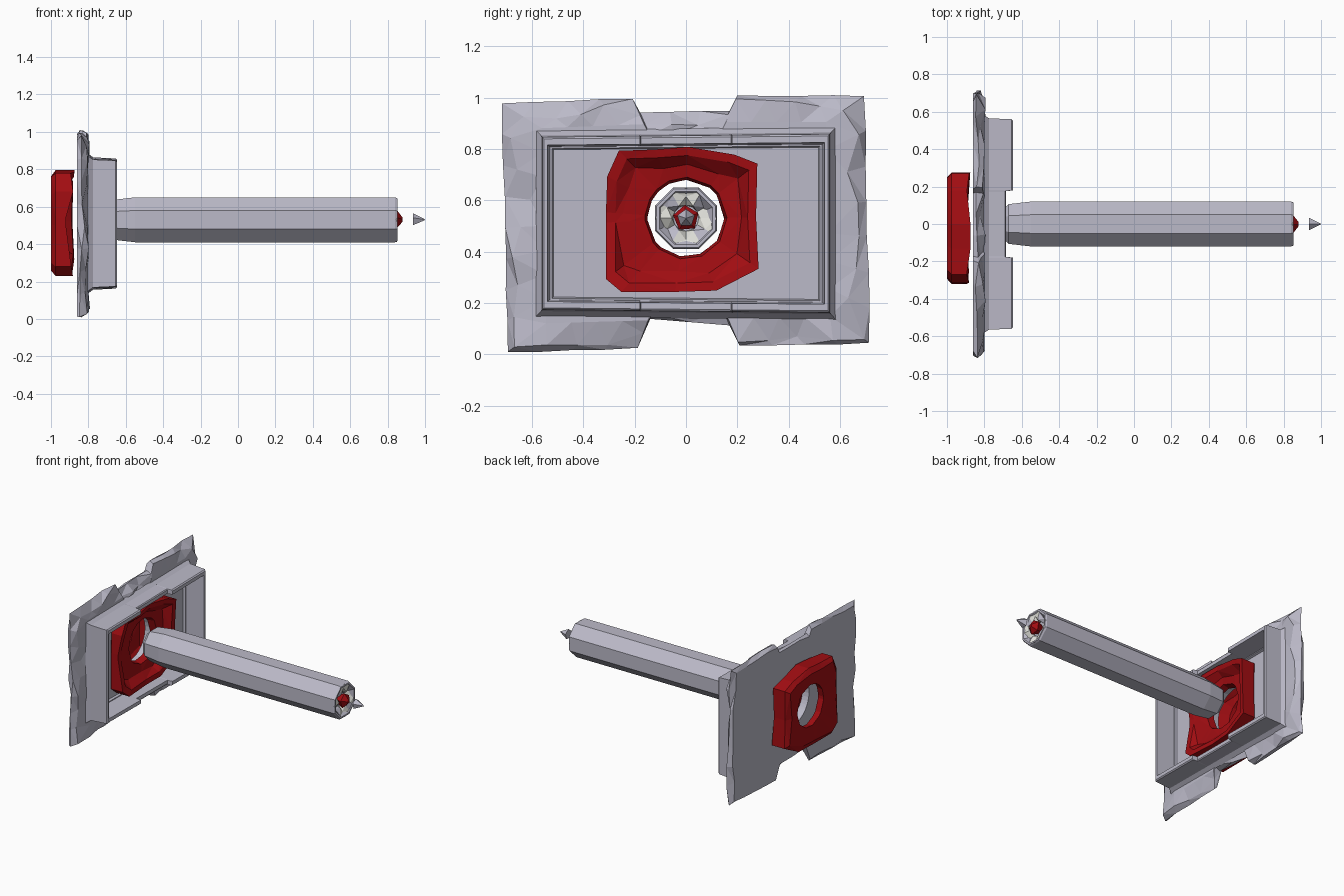
import bpy, bmesh, math, random
from math import sin, cos, pi, atan2

random.seed(4)
cube = bpy.data.objects.get("Cube")
if cube:
    bpy.data.objects.remove(cube)

CZ = 0.53  # height of the shaft axis


def material(name, rgb):
    m = bpy.data.materials.new(name)
    m.use_nodes = True
    m.diffuse_color = (*rgb, 1)
    m.node_tree.nodes["Principled BSDF"].inputs["Base Color"].default_value = (*rgb, 1)
    return m


STEEL = material("pale lavender grey", (0.5, 0.49, 0.58))
RED = material("deep red", (0.36, 0.004, 0.006))
WHITE = material("off white", (0.78, 0.78, 0.73))


def loft(name, loops, mats, ring=False, facet=False, rule=None):
    """Bridge loops of equal length; ring joins last to first, otherwise cap the ends."""
    bm = bmesh.new()
    rows = [[bm.verts.new(p) for p in loop] for loop in loops]
    n = len(rows[0])
    pairs = list(zip(rows, rows[1:])) + ([(rows[-1], rows[0])] if ring else [])
    for a, b in pairs:
        for i in range(n):
            j = (i + 1) % n
            face = bm.faces.new((a[i], a[j], b[j], b[i]))
            face.material_index = rule(i) if rule else 0
    if not ring:
        bm.faces.new(rows[0])
        bm.faces.new(rows[-1])
    if facet:
        bmesh.ops.triangulate(bm, faces=bm.faces[:])
    bmesh.ops.recalc_face_normals(bm, faces=bm.faces[:])
    mesh = bpy.data.meshes.new(name)
    bm.to_mesh(mesh)
    bm.free()
    for m in mats:
        mesh.materials.append(m)
    ob = bpy.data.objects.new(name, mesh)
    bpy.context.collection.objects.link(ob)
    return ob


def scaled(points, x, s):
    """Place (y, z) points at x, scaled about the axis; x and s may be callables."""
    out = []
    for y, z in points:
        k = s() if callable(s) else s
        out.append((x() if callable(x) else x, y * k, CZ + (z - CZ) * k))
    return out


def hole(points, x, r):
    """Circle points at the same angles as the outline points."""
    angles = [atan2(z - CZ, y) for y, z in points]
    return [(x, r * cos(a), CZ + r * sin(a)) for a in angles]


def polygon(x, r, n=8, turn=pi / 8):
    return [(x, r * cos(turn + 2 * pi * i / n), CZ + r * sin(turn + 2 * pi * i / n)) for i in range(n)]


# Chipped back plate with notches at top and bottom
corners = [(-.72, .98), (-.21, 1.0), (-.18, .945), (.17, .95), (.2, 1.01), (.7, 1.01),
           (.72, .04), (.21, .03), (.17, .11), (-.14, .135), (-.19, .02), (-.7, .005)]
outline = []
for (y0, z0), (y1, z1) in zip(corners, corners[1:] + corners[:1]):
    steps = max(1, round(math.hypot(y1 - y0, z1 - z0) / 0.13))
    for k in range(steps):
        t = k / steps
        outline.append((y0 + (y1 - y0) * t, z0 + (z1 - z0) * t))
rnd = random.uniform
loft("back_plate", [
    hole(outline, -.86, .17),
    scaled(outline, -.86, lambda: rnd(.93, .99)),
    scaled(outline, lambda: rnd(-.85, -.82), lambda: rnd(.99, 1.0)),
    scaled(outline, lambda: rnd(-.825, -.79), lambda: rnd(.85, .97)),
    scaled(outline, -.80, .78),
    hole(outline, -.80, .17)], [STEEL], ring=True, facet=True)


# Raised rectangular frame, notched in the middle of its long walls
def frame_loop(x, hy, hz, notch_x=None, cz=.51):
    mid = x if notch_x is None else notch_x
    half = [(x, -hy, hz), (x, -.18, hz), (mid, -.175, hz), (mid, .175, hz), (x, .18, hz), (x, hy, hz)]
    half += [(px, -y, -z) for px, y, z in half]
    # slight skew: taller toward +y
    return [(px, y, cz + z * (1 + .03 * y)) for px, y, z in half]


loft("box_frame", [
    frame_loop(-.805, .585, .37),
    frame_loop(-.775, .565, .348),
    frame_loop(-.655, .56, .342, -.69),
    frame_loop(-.647, .553, .335, -.685),
    frame_loop(-.647, .54, .31, -.685),
    frame_loop(-.805, .53, .302)], [STEEL], ring=True)
loft("frame_bead", [
    frame_loop(-.805, .535, .31),
    frame_loop(-.785, .53, .305),
    frame_loop(-.785, .522, .297),
    frame_loop(-.805, .515, .29)], [STEEL], ring=True)

# Two hollow red blocks, one behind the plate and one inside the frame
block = [(-.32, .28), (-.32, .50), (-.32, .54), (-.315, .68), (-.27, .78), (-.13, .785), (0, .795),
         (.18, .765), (.27, .73), (.265, .52), (.275, .32), (.11, .235), (-.05, .23), (-.26, .23)]


def red_block(name, x, dy, dz):
    pts = [(y + dy, z + dz) for y, z in block]
    edge = scaled(pts, lambda: x + rnd(.105, .13), 1)
    edge[1] = (x + .08, *edge[1][1:])  # small gap in the side wall
    edge[2] = (x + .08, *edge[2][1:])
    loft(name, [
        hole(pts, x + .01, .15),
        scaled(pts, x, lambda: rnd(.84, .92)),
        scaled(pts, x + .025, 1),
        edge,
        [(px - .005, y * .88, CZ + (z - CZ) * .88) for px, y, z in edge],
        scaled(pts, x + .07, lambda: rnd(.68, .8)),
        hole(pts, x + .06, .16)], [RED], ring=True, facet=True)


red_block("rear_red_block", -1.0, 0, 0)
red_block("inner_red_block", -.815, .008, .013)

# Octagonal shaft with a tapered root and a hollow end
R = .13
loft("shaft", [
    polygon(-.70, .085), polygon(-.67, .115), polygon(-.55, R),
    polygon(.84, R), polygon(.852, R * .95), polygon(.852, R * .86),
    polygon(.80, .07)], [STEEL])

# Crumpled crown in the shaft end, facets alternating in colour
crown_n = 12
inner = [(rnd(.815, .845), (.055 + .03 * (i % 2)) * cos(2 * pi * i / crown_n),
          CZ + (.055 + .03 * (i % 2)) * sin(2 * pi * i / crown_n)) for i in range(crown_n)]
loft("shaft_crown", [
    polygon(.85, .118, crown_n, 0), inner, polygon(.805, .05, crown_n, 0),
    polygon(.805, .112, crown_n, 0)],
    [WHITE, STEEL], ring=True, facet=True, rule=lambda i: 1 if i % 3 == 1 else 0)

# Red gem in the end and the loose tip in front of it
loft("red_gem", [polygon(.80, .03, 5, .4), polygon(.85, .052, 5, .4), polygon(.88, .012, 5, .4)], [RED])
loft("loose_tip", [polygon(.935, .036, 5, pi / 2), polygon(1.0, .002, 5, pi / 2)], [STEEL])
